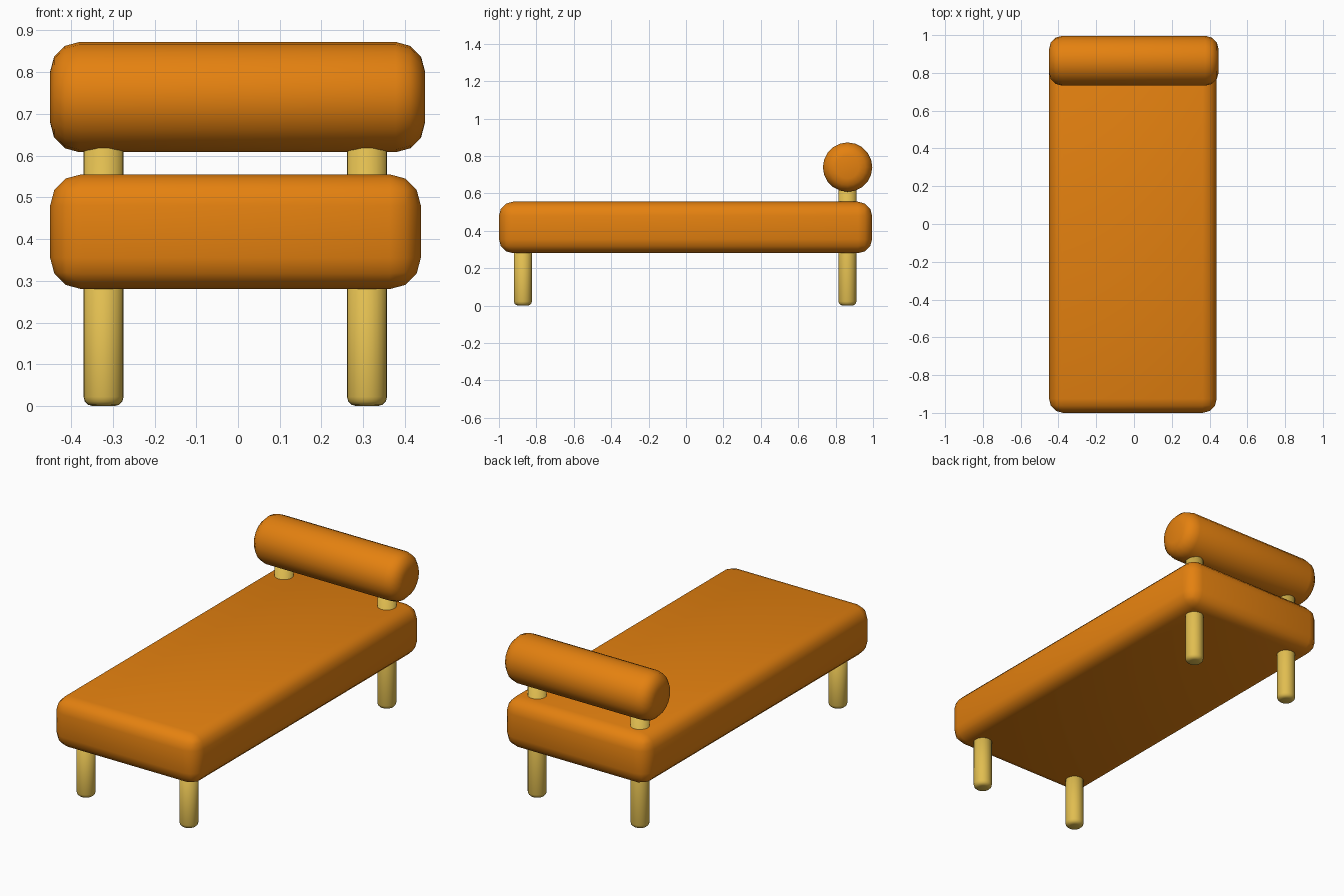
import bpy, bmesh, math
from mathutils import Matrix

if "Cube" in bpy.data.objects:
    bpy.data.objects.remove(bpy.data.objects["Cube"])


def material(name, color):
    m = bpy.data.materials.new(name)
    m.diffuse_color = (*color, 1.0)
    m.use_nodes = True
    m.node_tree.nodes["Principled BSDF"].inputs["Base Color"].default_value = m.diffuse_color
    return m


ORANGE = material("orange upholstery", (0.78, 0.22, 0.005))
WOOD = material("pale yellow wood", (0.75, 0.51, 0.08))


def finish(name, bm, mat):
    bmesh.ops.recalc_face_normals(bm, faces=bm.faces)
    for f in bm.faces:
        f.smooth = True
    me = bpy.data.meshes.new(name)
    bm.to_mesh(me)
    bm.free()
    me.materials.append(mat)
    ob = bpy.data.objects.new(name, me)
    bpy.context.collection.objects.link(ob)
    return ob


def bevel(bm, edges, width, segments):
    bmesh.ops.bevel(bm, geom=edges, offset=width, offset_type='OFFSET',
                    segments=segments, profile=0.5, affect='EDGES')


def rounded_box(name, lo, hi, radius, mat):
    bm = bmesh.new()
    bmesh.ops.create_cube(bm, size=1.0)
    for v in bm.verts:
        v.co = [(a + b) / 2 + c * (b - a) for a, b, c in zip(lo, hi, v.co)]
    bevel(bm, bm.edges[:], radius, 3)
    return finish(name, bm, mat)


def rounded_cylinder(name, radius, length, matrix, sides, rim, segments, mat, both_ends=True):
    bm = bmesh.new()
    bmesh.ops.create_cone(bm, cap_ends=True, segments=sides,
                          radius1=radius, radius2=radius, depth=length)
    rims = [e for e in bm.edges if abs(e.verts[0].co.z - e.verts[1].co.z) < 1e-5
            and (both_ends or e.verts[0].co.z < 0)]
    bevel(bm, rims, rim, segments)
    bm.transform(matrix)
    return finish(name, bm, mat)


# Long padded seat
rounded_box("seat", (-0.45, -1.0, 0.28), (0.438, 0.995, 0.555), 0.075, ORANGE)

# Round headrest bolster lying along x
rounded_cylinder("headrest_bolster", 0.132, 0.898,
                 Matrix.Translation((-0.001, 0.864, 0.74)) @ Matrix.Rotation(math.pi / 2, 4, 'Y'),
                 20, 0.07, 3, ORANGE)

# Legs; the back pair runs up through the seat to carry the bolster
for side, x in (("left", -0.322), ("right", 0.309)):
    for end, y, top in (("front", -0.872, 0.40), ("back", 0.863, 0.70)):
        rounded_cylinder(f"{end}_{side}_leg", 0.048, top,
                         Matrix.Translation((x, y, top / 2)),
                         24, 0.022, 3, WOOD, both_ends=False)
